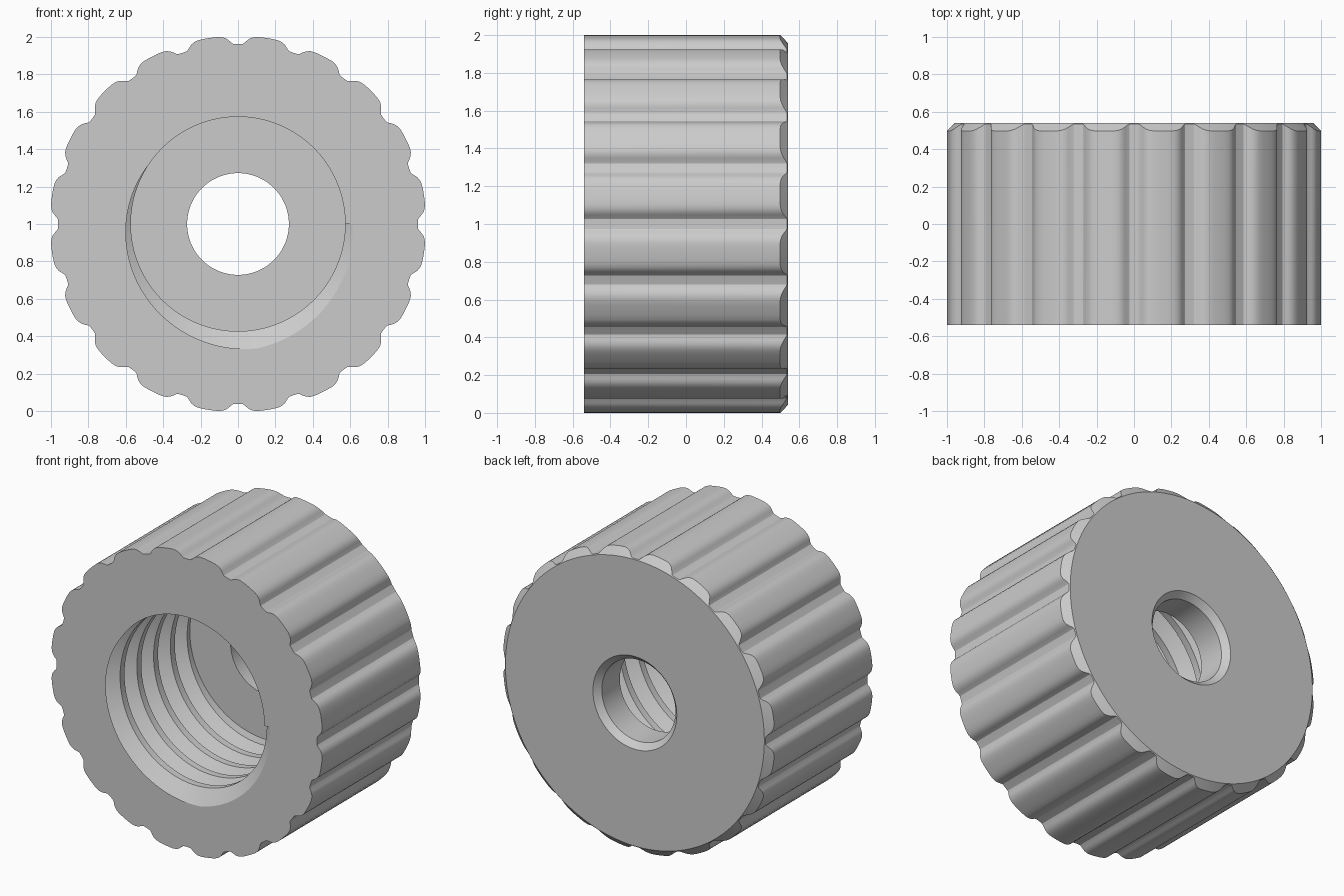
import bpy, bmesh, math

if "Cube" in bpy.data.objects:
    bpy.data.objects.remove(bpy.data.objects["Cube"])

FRONT, BACK, FLOOR = -0.54, 0.54, 0.31
LOBES = 20
BORE, DEPTH, HALF, PITCH, TURNS = 0.573, 0.10, 0.065, 0.177, 5
BACK_R, CHAMFER = 0.957, 1.15

# Half of one grip lobe: (degrees from the groove centre, radius)
half = [(0, 0.962), (1.5, 0.963), (2.1, 0.970), (2.8, 0.982), (3.6, 0.993),
        (4.6, 1.001), (5.8, 1.005), (7.4, 1.006), (9, 1.006)]
lobe = half + [(18 - a, r) for a, r in half[-2:0:-1]]
profile = [(i * 360 / LOBES + a, r) for i in range(LOBES) for a, r in lobe]
profile.append((360, half[0][1]))


def thread_column(turn):
    """Wall of the threaded bore at one angle, from floor to front: (radius, y)."""
    centres = [FRONT - 0.04 + PITCH * (n + turn) for n in range(TURNS)]
    ys = [FRONT] + [c + o for c in centres for o in (-HALF, 0, HALF)] + [FLOOR]
    ys = [min(max(y, FRONT), FLOOR) for y in ys]
    column = []
    for y in ys:
        cut = max(max(0, 1 - abs(y - c) / HALF) for c in centres)
        column.append((BORE + DEPTH * cut, y))
    return column[::-1]


bm = bmesh.new()
columns = []
for angle, r in profile:
    # Grip, back chamfer, back face, countersunk hole, then the threaded bore
    section = [(r, FRONT), (r, BACK - (r - BACK_R) / CHAMFER), (BACK_R, BACK),
               (0.31, BACK), (0.272, BACK - 0.04), (0.272, FLOOR)]
    section += thread_column(angle / 360)
    a = -math.radians(angle)
    columns.append([bm.verts.new((s * math.cos(a), y, 1 + s * math.sin(a)))
                    for s, y in section])

for c, d in zip(columns, columns[1:]):
    for k in range(len(c)):
        j = (k + 1) % len(c)
        bm.faces.new((c[k], c[j], d[j], d[k]))

# Weld the seam and close the two ends of the thread
bmesh.ops.remove_doubles(bm, verts=bm.verts, dist=1e-5)
bmesh.ops.holes_fill(bm, edges=[e for e in bm.edges if e.is_boundary], sides=0)
bmesh.ops.recalc_face_normals(bm, faces=bm.faces)

mesh = bpy.data.meshes.new("threaded_knob")
bm.to_mesh(mesh)
bm.free()
knob = bpy.data.objects.new("threaded_knob", mesh)
bpy.context.collection.objects.link(knob)

grey = bpy.data.materials.new("plain_grey")
grey.diffuse_color = (0.6, 0.6, 0.6, 1)
grey.use_nodes = True
grey.node_tree.nodes["Principled BSDF"].inputs["Base Color"].default_value = grey.diffuse_color
mesh.materials.append(grey)

bpy.context.view_layer.objects.active = knob
knob.select_set(True)
bpy.ops.object.shade_smooth_by_angle(angle=math.radians(25))
